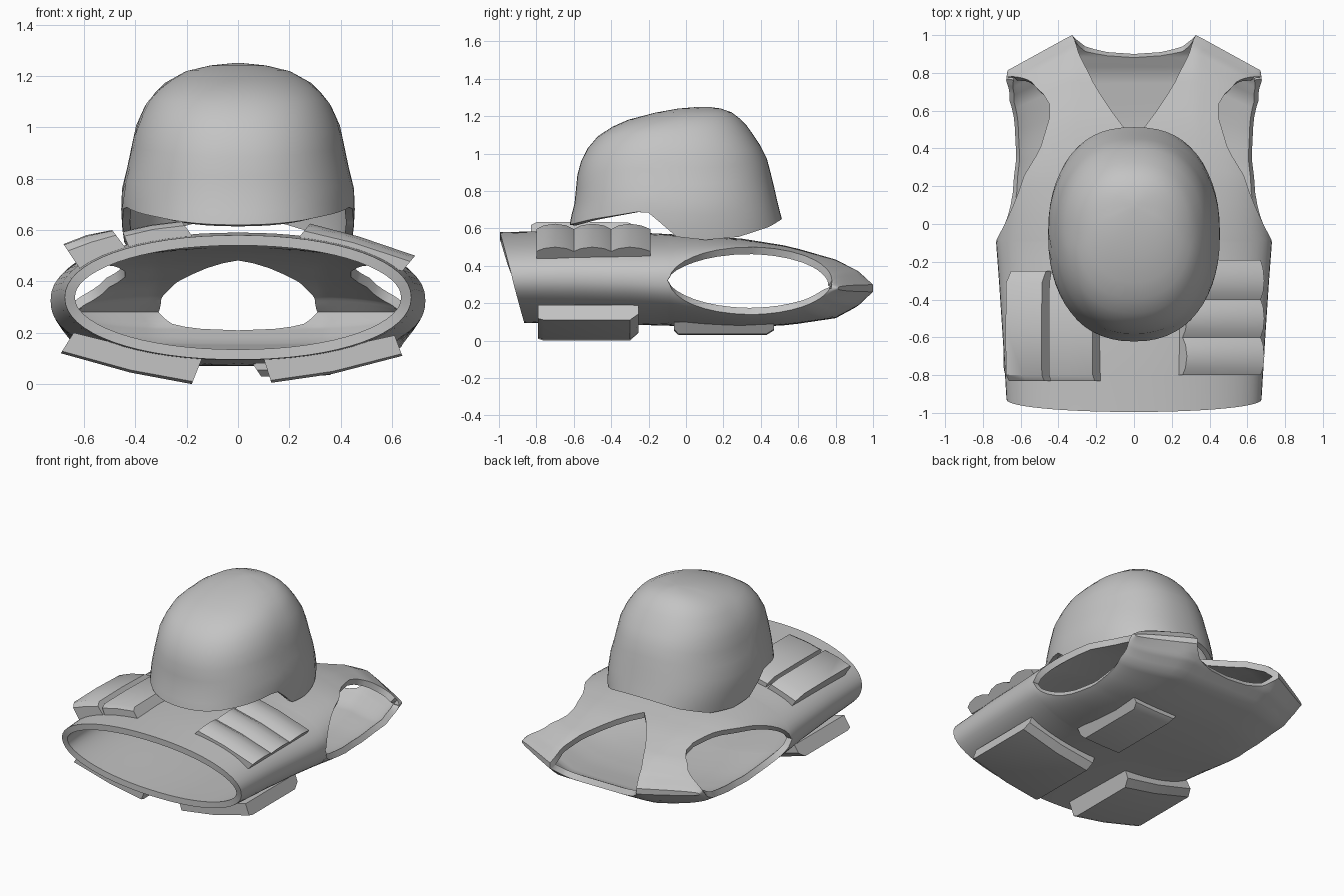
import bpy, bmesh, math

if "Cube" in bpy.data.objects:
    bpy.data.objects.remove(bpy.data.objects["Cube"])

grey = bpy.data.materials.new("plain_grey")
grey.diffuse_color = (0.55, 0.55, 0.55, 1)
grey.use_nodes = True
grey.node_tree.nodes["Principled BSDF"].inputs["Base Color"].default_value = grey.diffuse_color


def table(rows, t):
    """Piecewise linear lookup: first column is the key."""
    if t <= rows[0][0]:
        return rows[0][1:]
    for a, b in zip(rows, rows[1:]):
        if t <= b[0]:
            f = (t - a[0]) / (b[0] - a[0])
            return [p + (q - p) * f for p, q in zip(a[1:], b[1:])]
    return rows[-1][1:]


def spow(v, p):
    return math.copysign(abs(v) ** p, v)


def finish(name, bm):
    bmesh.ops.recalc_face_normals(bm, faces=bm.faces)
    me = bpy.data.meshes.new(name)
    bm.to_mesh(me)
    bm.free()
    ob = bpy.data.objects.new(name, me)
    bpy.context.collection.objects.link(ob)
    me.materials.append(grey)
    return ob


def loft(name, rings, start=True, end=True):
    """Skin closed rings of equal length, optionally capping the ends."""
    bm = bmesh.new()
    vs = [[bm.verts.new(p) for p in r] for r in rings]
    n = len(rings[0])
    for a, b in zip(vs, vs[1:]):
        for i in range(n):
            bm.faces.new((a[i], a[(i + 1) % n], b[(i + 1) % n], b[i]))
    if start:
        bm.faces.new(vs[0][::-1])
    if end:
        bm.faces.new(vs[-1])
    return finish(name, bm)


def activate(ob):
    bpy.ops.object.select_all(action='DESELECT')
    ob.select_set(True)
    bpy.context.view_layer.objects.active = ob


def smooth(ob, deg=35):
    activate(ob)
    bpy.ops.object.shade_smooth_by_angle(angle=math.radians(deg))


def thicken(ob, t):
    m = ob.modifiers.new("shell", 'SOLIDIFY')
    m.thickness, m.offset = t, -1
    activate(ob)
    bpy.ops.object.modifier_apply(modifier=m.name)


# Vest stations: y, half width, top z, bottom z, squareness
BODY = [(-0.93, .675, .58, .095, 2.1), (-0.6, .695, .59, .09, 2.15),
        (-0.3, .715, .58, .085, 2.2), (-0.1, .73, .57, .08, 2.3),
        (0.1, .715, .56, .072, 2.8), (0.3, .705, .545, .07, 3.3),
        (0.55, .70, .505, .083, 3.4), (0.8, .69, .435, .12, 3.2),
        (0.92, .68, .375, .185, 3), (1.0, .67, .30, .26, 3)]
# Neckline half widths by y: deep V in front, shallow scoop behind
VEE = [(.45, 0), (.585, .11), (.74, .21), (.9, .29), (.98, .315), (1.0, .325)]
SCOOP = [(.90, 0), (.91, .14), (.935, .25), (.985, .315), (1.0, .325)]


def body_point(y, t):
    a, zt, zb, n = table(BODY, y)
    c, s = max(0, math.cos(t)), math.sin(t)
    x = a * c ** (2 / n)
    z = (zt + zb) / 2 + (zt - zb) / 2 * spow(s, 2 / n)
    y2 = y - .55 * max(0, x - .33) * min(1, max(0, y))    # sloping shoulders
    if y < -.9:
        y2 -= .065 * s                                    # slanted hem
    return x, y2, z


def panel_row(y, sign, neck, cols=16):
    """Half of a front or back row, from the armhole edge to the neck edge."""
    q = math.pi / 2
    steps = [q * i / 600 for i in range(601)]

    def in_arm(t):
        x, yy, z = body_point(y, sign * t)
        return ((yy - .345) / .435) ** 2 + ((z - .32) / .18) ** 2 < 1

    def in_neck(t):
        x, yy, z = body_point(y, sign * t)
        return yy > neck[0][0] and x < table(neck, yy)[0]
    t0 = next(t for t in steps if not in_arm(t))
    t1 = next(t for t in steps[::-1] if not in_neck(t))
    return [body_point(y, sign * (t0 + (t1 - t0) * j / cols)) for j in range(cols + 1)]


ROWS = [-.93, -.8, -.6, -.45, -.3, -.18, -.10, -.088, -.075, -.05, -.01, .05, .12, .2,
        .3, .4, .45, .52, .6, .68, .75, .8, .85, .88, .90, .91, .925, .94, .95, .96,
        .975, .99, 1.0]
bm = bmesh.new()
for mx in (1, -1):
    last = []
    for sign, neck in ((1, VEE), (-1, SCOOP)):
        g = [[bm.verts.new((mx * x, y, z)) for x, y, z in panel_row(r, sign, neck)]
             for r in ROWS]
        for a, b in zip(g, g[1:]):
            for j in range(len(a) - 1):
                bm.faces.new((a[j], a[j + 1], b[j + 1], b[j]))
        last.append(g[-1])
    for j in range(len(last[0]) - 1):                     # shoulder seam
        bm.faces.new((last[0][j], last[0][j + 1], last[1][j + 1], last[1][j]))
bmesh.ops.remove_doubles(bm, verts=bm.verts, dist=.0005)
bmesh.ops.dissolve_degenerate(bm, dist=.0004, edges=bm.edges)
vest = finish("vest", bm)
# make sure the skin faces outward before thickening inward
if sum(p.normal.z * (p.center.z - .32) * p.area for p in vest.data.polygons) < 0:
    vest.data.flip_normals()
thicken(vest, .04)
smooth(vest, 40)


# Pouches: a base line and an outer line in x-z, run along y with varying height
def pouch(name, base, outer, heights):
    rings = []
    for y, h in heights:
        top = [(bx + (ox - bx) * h, bz + (oz - bz) * h)
               for (bx, bz), (ox, oz) in zip(base, outer)]
        rings.append([(x, y, z) for x, z in base + top[::-1]])
    smooth(loft(name, rings), 38)


tall = [(-.83, .75), (-.80, .97), (-.55, 1), (-.31, .95), (-.25, .6)]
pouch("front_pouch_outer", [(-.61, .44), (-.52, .47), (-.43, .52)],
      [(-.68, .545), (-.59, .58), (-.49, .60)], tall)
pouch("front_pouch_inner", [(-.42, .52), (-.30, .55), (-.17, .565)],
      [(-.45, .595), (-.34, .62), (-.22, .635)], tall)

lobes = []
for k in range(3):
    y0 = -.80 + .2 * k
    lobes += [(y0, .62), (y0 + .04, .88), (y0 + .1, 1), (y0 + .16, .88)]
lobes.append((-.19, .62))
pouch("front_triple_pouch", [(.22, .55), (.42, .51), (.64, .44)],
      [(.28, .625), (.47, .575), (.69, .50)], lobes)

flat = [(-.79, .9), (-.76, 1), (-.30, 1), (-.255, .6)]
pouch("back_pouch_right", [(.10, .10), (.36, .135), (.61, .19)],
      [(.13, .005), (.37, .04), (.64, .11)], flat)
pouch("back_pouch_left", [(-.14, .10), (-.40, .14), (-.64, .20)],
      [(-.18, .0), (-.42, .045), (-.69, .12)], flat)
pouch("back_small_pouch", [(.05, .09), (.22, .09), (.40, .10)],
      [(.09, .03), (.22, .03), (.36, .035)],
      [(-.065, .6), (-.04, 1), (.43, 1), (.47, .6)])

# Helmet: z, half width, front y, back y
DOME = [(.53, .44, -.63, .53), (.64, .455, -.62, .515), (.75, .455, -.592, .487),
        (.87, .425, -.585, .46), (1.0, .40, -.55, .425), (1.1, .355, -.465, .36),
        (1.17, .29, -.35, .31), (1.22, .20, -.16, .245), (1.243, .10, -.03, .18),
        (1.25, .02, .07, .12)]
RIM = [(-.62, .62), (-.5, .65), (-.22, .695), (-.18, .67), (-.05, .555), (.1, .538),
       (.28, .555), (.45, .61), (.52, .65)]


def dome_point(t, f):
    c, s = spow(math.cos(t), .88), spow(math.sin(t), .88)
    rim = table(RIM, -.05 + .57 * s)[0]
    z = rim + (1.25 - rim) * f
    w, yf, yb = table(DOME, z)
    return (w * c, (yf + yb) / 2 + (yb - yf) / 2 * s, z)


fracs = [0, .08, .18, .30, .42, .54, .65, .75, .83, .89, .95, .985, 1]
helmet = loft("helmet", [[dome_point(2 * math.pi * i / 56, f) for i in range(56)]
                         for f in fracs], start=False)
thicken(helmet, .03)
smooth(helmet, 40)
